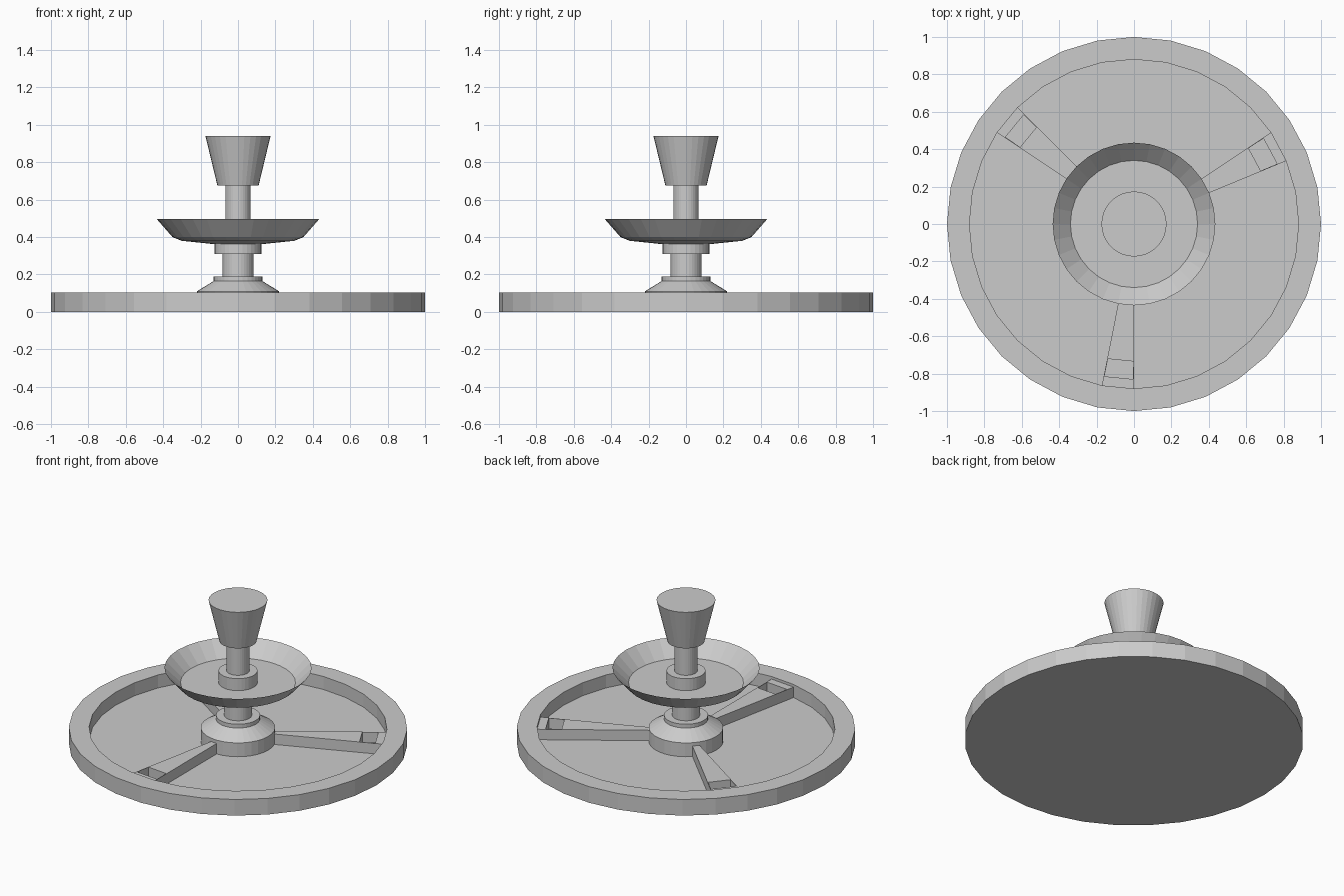
import bpy, bmesh
from math import radians, cos, sin

cube = bpy.data.objects.get("Cube")
if cube:
    bpy.data.objects.remove(cube, do_unlink=True)

SIDES = 32
STEP = 360 / SIDES
FLOOR = 0.02

stone = bpy.data.materials.new("grey stone")
stone.use_nodes = True
colour = (0.6, 0.6, 0.6, 1)
stone.diffuse_color = colour
stone.node_tree.nodes["Principled BSDF"].inputs["Base Color"].default_value = colour


def polar(r, angle, z):
    return (r * cos(radians(angle)), r * sin(radians(angle)), z)


def finish(name, bm):
    bmesh.ops.recalc_face_normals(bm, faces=bm.faces)
    mesh = bpy.data.meshes.new(name)
    bm.to_mesh(mesh)
    bm.free()
    mesh.materials.append(stone)
    obj = bpy.data.objects.new(name, mesh)
    bpy.context.collection.objects.link(obj)
    return obj


def lathe(name, profile):
    """Turn an (r, z) profile about z and cap both ends."""
    bm = bmesh.new()
    rings = [[bm.verts.new(polar(r, i * STEP, z)) for i in range(SIDES)]
             for r, z in profile]
    for low, high in zip(rings, rings[1:]):
        for i in range(SIDES):
            j = (i + 1) % SIDES
            bm.faces.new((low[i], low[j], high[j], high[i]))
    bm.faces.new(rings[0])
    bm.faces.new(rings[-1])
    return finish(name, bm)


def wedge(bm, a0, a1, r0, r1, z0, z1):
    """Add a block bounded by two angles, two radii and two heights."""
    ring = [(r0, a0), (r1, a0), (r1, a1), (r0, a1)]
    low, high = ([bm.verts.new(polar(r, a, z)) for r, a in ring] for z in (z0, z1))
    bm.faces.new(low)
    bm.faces.new(high)
    for i in range(4):
        j = (i + 1) % 4
        bm.faces.new((low[i], low[j], high[j], high[i]))


# Round basin with a raised rim
lathe("basin", [(1, 0), (1, 0.105), (0.88, 0.105), (0.88, FLOOR)])

# Central stack
lathe("pedestal", [(0.22, FLOOR), (0.22, 0.11), (0.13, 0.165), (0.13, 0.19)])
lathe("lower_column", [(0.082, 0.19), (0.082, 0.31)])
lathe("bowl_collar", [(0.125, 0.31), (0.125, 0.365)])
lathe("bowl", [(0.125, 0.362), (0.3, 0.38), (0.35, 0.4),
               (0.435, 0.497), (0.34, 0.402)])
lathe("bowl_hub", [(0.115, 0.4), (0.115, 0.48)])
lathe("upper_column", [(0.068, 0.48), (0.068, 0.68)])
lathe("top_cup", [(0.11, 0.675), (0.174, 0.94)])

# Three spokes, each one basin segment wide with an open pit near the rim
spoke_top = 0.088
for label, segment in (("left", 2), ("right", 12), ("front", 23)):
    a0, a1 = segment * STEP, (segment + 1) * STEP
    bm = bmesh.new()
    wedge(bm, a0, a1, 0.2, 0.735, FLOOR, spoke_top)
    wedge(bm, a0, a1, 0.83, 0.88, FLOOR, spoke_top)
    for start, end in ((a0, a0 + 0.3), (a1 - 0.3, a1)):
        wedge(bm, start, end, 0.735, 0.83, FLOOR, spoke_top)
    finish(label + "_spoke", bm)
